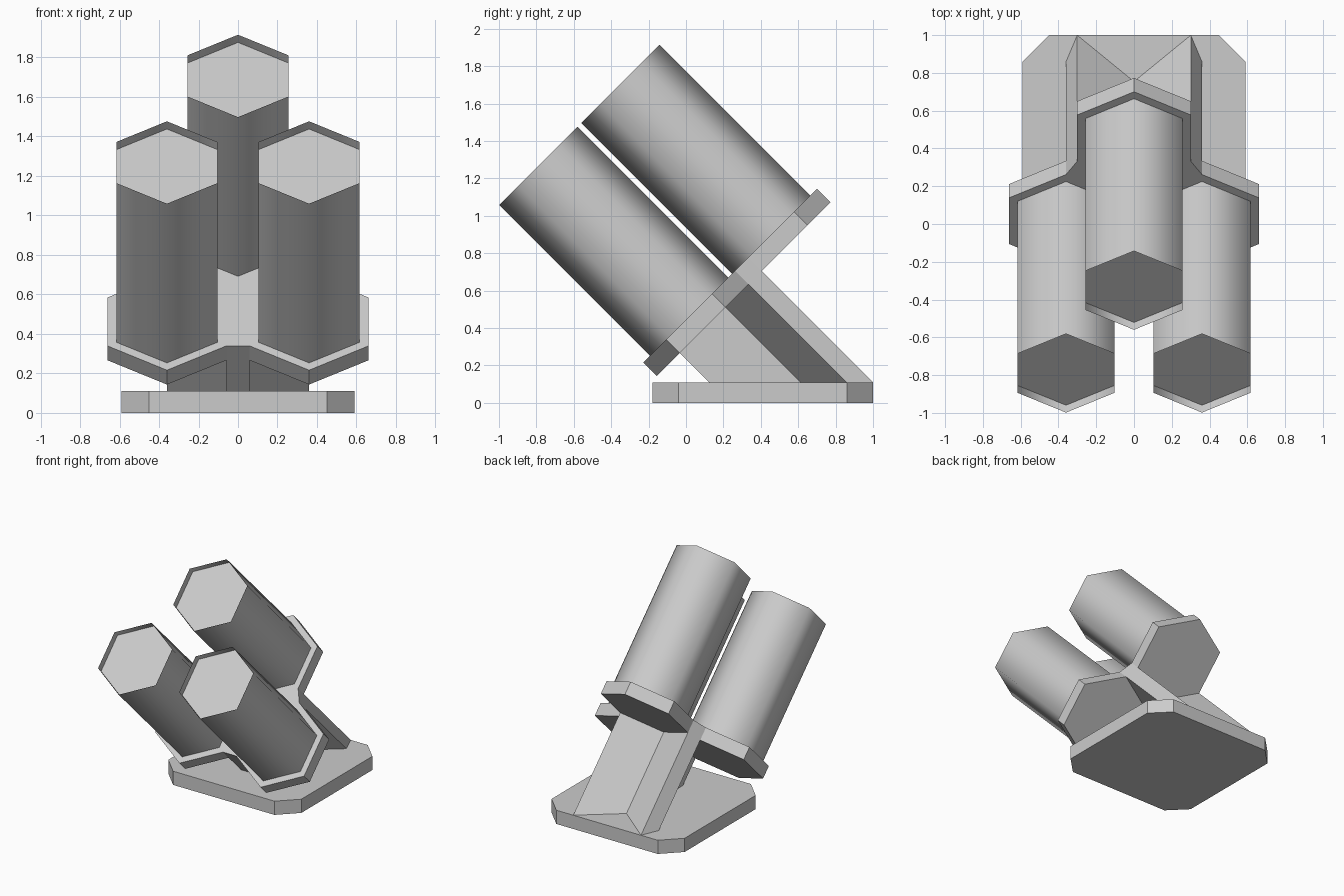
import bpy, bmesh
from math import radians, sqrt, sin, cos

cube = bpy.data.objects.get("Cube")
if cube:
    bpy.data.objects.remove(cube, do_unlink=True)

grey = bpy.data.materials.new("light_grey")
grey.use_nodes = True
colour = (0.6, 0.6, 0.6, 1)
grey.diffuse_color = colour
grey.node_tree.nodes["Principled BSDF"].inputs["Base Color"].default_value = colour

TILT = radians(45)
R = 0.347            # radius of the mounting hexagons
HALF = R * cos(radians(30))
SIDE = 0.36          # sideways offset of the lower tubes
LOW, HIGH = 0.338, 0.958   # tube centres measured up the tilted plate
BACK, FRONT, MUZZLE = 0.212, 0.315, 1.455   # distances along the tube axis
BASE_TOP = 0.11


def mirrored(right):
    """Close a right-hand outline, listed bottom to top, across x = 0."""
    return right + [(-x, y) for x, y in reversed(right) if x > 0]


def prism(name, outline, bottom, top, tilt=0.0, recess=None):
    """Extrude an outline; bottom and top give the height at each point."""
    bm = bmesh.new()
    lower = [bm.verts.new((x, y, bottom(x, y))) for x, y in outline]
    upper = [bm.verts.new((x, y, top)) for x, y in outline]
    bm.faces.new(lower[::-1])
    cap = bm.faces.new(upper)
    for i in range(len(outline)):
        j = (i + 1) % len(outline)
        bm.faces.new((lower[i], lower[j], upper[j], upper[i]))
    if recess:
        # Rim around the mouth, then a shallow sunken floor
        rim, depth = recess
        bmesh.ops.inset_region(bm, faces=[cap], thickness=rim)
        bmesh.ops.inset_individual(bm, faces=[cap], thickness=0, depth=-depth)
    bmesh.ops.recalc_face_normals(bm, faces=bm.faces)
    mesh = bpy.data.meshes.new(name)
    bm.to_mesh(mesh)
    bm.free()
    mesh.materials.append(grey)
    obj = bpy.data.objects.new(name, mesh)
    obj.rotation_euler.x = tilt
    bpy.context.collection.objects.link(obj)
    return obj


# Base slab with clipped corners
W, CUT, Y0, Y1 = 0.59, 0.14, -0.18, 1.0
prism("base", mirrored([(W - CUT, Y0), (W, Y0 + CUT), (W, Y1 - CUT), (W - CUT, Y1)]),
      lambda x, y: 0, BASE_TOP)

# Mounting plate: three hexagons joined into one outline
plate = mirrored([
    (SIDE - HALF, LOW - R / 2), (SIDE, LOW - R), (SIDE + HALF, LOW - R / 2),
    (SIDE + HALF, LOW + R / 2), (SIDE, LOW + R),
    (HALF, HIGH - R / 2), (HALF, HIGH + R / 2), (0, HIGH + R)])
prism("mounting_plate", plate, lambda x, y: BACK, FRONT, TILT)

# Y-shaped strut running back from the plate and cut level on the base
strut = mirrored([
    (SIDE - HALF, LOW - R / 2), (SIDE - HALF, LOW + R / 2), (SIDE, LOW + R),
    (HALF, HIGH - R / 2), (0, HIGH - R)])
prism("support_strut", strut, lambda x, y: BASE_TOP * sqrt(2) - y, BACK, TILT)

# Three hexagonal tubes with recessed mouths
TUBE_R = 0.295
for name, cx, cy in (("left_tube", SIDE, LOW), ("right_tube", -SIDE, LOW),
                     ("upper_tube", 0, HIGH)):
    hexagon = [(cx + TUBE_R * sin(-a), cy + TUBE_R * cos(a))
               for a in (radians(60 * i) for i in range(6))]
    tube = prism(name, hexagon, lambda x, y: FRONT, MUZZLE, TILT, (0.056, 0.055))
    bpy.ops.object.select_all(action="DESELECT")
    tube.select_set(True)
    bpy.context.view_layer.objects.active = tube
    bpy.ops.object.shade_smooth_by_angle(angle=radians(70))
